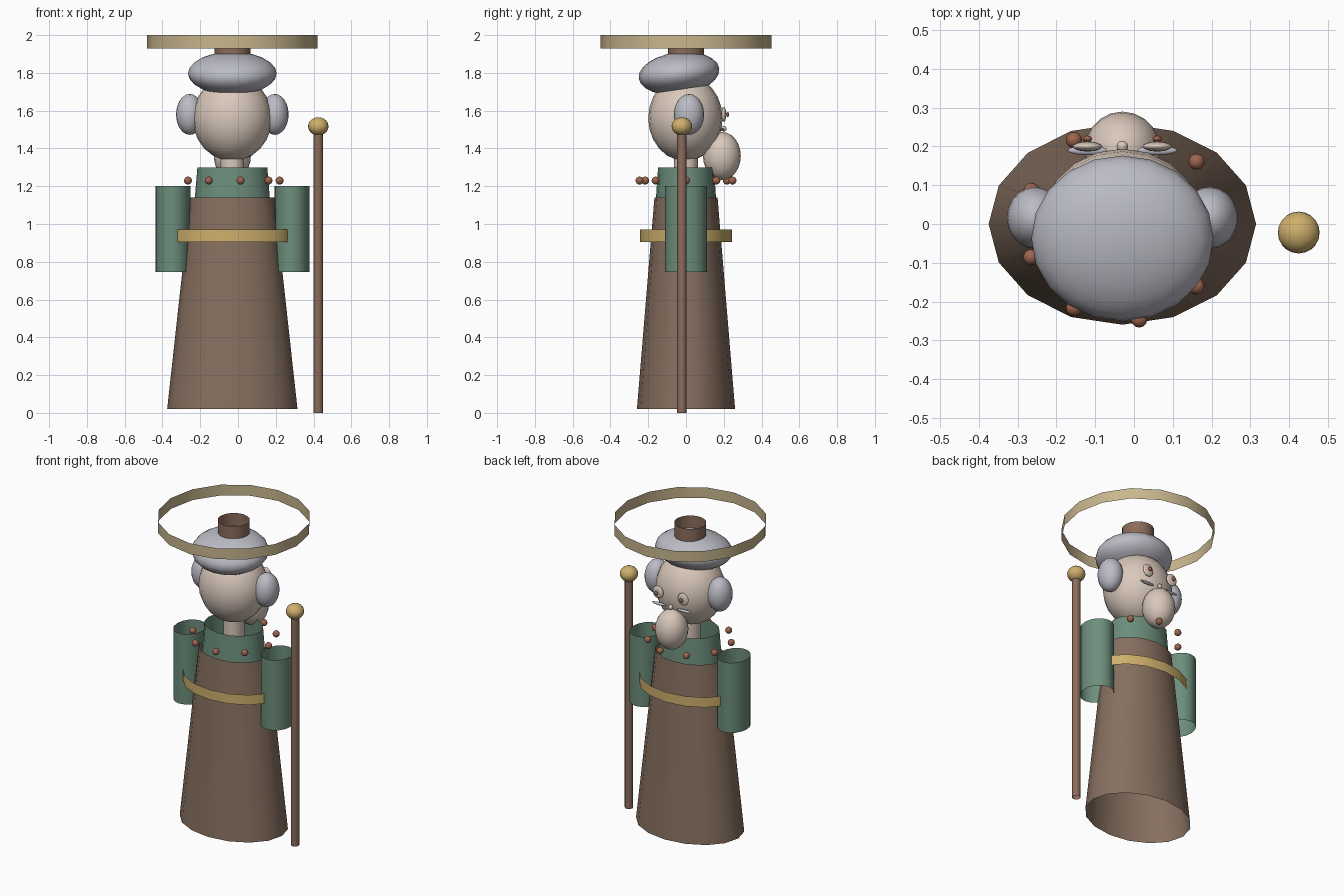
import bpy, math
from math import radians, cos, sin

if "Cube" in bpy.data.objects:
    bpy.data.objects.remove(bpy.data.objects["Cube"])

CX = -0.03  # body axis; the staff stands off to one side


def mat(name, r, g, b):
    m = bpy.data.materials.new(name)
    m.diffuse_color = (r, g, b, 1)
    m.use_nodes = True
    m.node_tree.nodes["Principled BSDF"].inputs["Base Color"].default_value = m.diffuse_color
    return m


ROBE = mat("robe_brown", .24, .16, .115)
WOOD = mat("wood_brown", .26, .15, .105)
GREEN = mat("cloth_green", .15, .27, .20)
GOLD = mat("gold", .62, .43, .15)
HALO = mat("pale_gold", .58, .47, .27)
SKIN = mat("skin", .70, .58, .50)
HAIR = mat("hair_grey", .50, .50, .56)
BEAD = mat("bead_brown", .34, .13, .075)


def finish(name, m):
    ob = bpy.context.object
    ob.name = name
    ob.data.materials.append(m)
    bpy.ops.object.shade_smooth_by_angle(angle=radians(35))
    return ob


def tube(name, m, x, y, z0, z1, r0, r1, aspect=1.0, sides=16):
    """Open-ended tube or cone; aspect is depth / width."""
    bpy.ops.mesh.primitive_cone_add(vertices=sides, radius1=r0, radius2=r1, depth=z1 - z0,
                                    end_fill_type='NOTHING', location=(x, y, (z0 + z1) / 2))
    bpy.context.object.scale = (1, aspect, 1)
    return finish(name, m)


def ball(name, m, loc, radii, tilt=0, segs=20, rings=12):
    bpy.ops.mesh.primitive_uv_sphere_add(segments=segs, ring_count=rings, radius=1, location=loc,
                                         rotation=(radians(tilt), 0, 0))
    bpy.context.object.scale = radii
    return finish(name, m)


# Clothing
tube("robe", ROBE, CX, 0, .02, 1.14, .345, .222, .753)
tube("collar", GREEN, CX, 0, 1.12, 1.30, .20, .185, .80)
tube("belt", GOLD, CX, 0, .905, .97, .325, .325, .753)

# Neck, head, chin ball and nose
tube("neck", SKIN, CX, 0, 1.12, 1.42, .063, .063)
ball("head", SKIN, (CX, -.003, 1.56), (.21, .197, .227))
ball("chin", SKIN, (CX, .19, 1.36), (.098, .10, .127))
ball("nose", SKIN, (CX, .20, 1.505), (.015, .015, .015), segs=12, rings=8)

# Hair cap, hat tube and halo
ball("hair_cap", HAIR, (CX, -.037, 1.797), (.235, .215, .112), tilt=7)
tube("hat_tube", WOOD, CX, 0, 1.84, 1.98, .095, .095)
tube("halo", HALO, CX, 0, 1.93, 2.0, .452, .452)

# Paired parts
for s, side in ((-1, "left"), (1, "right")):
    tube(f"sleeve_{side}", GREEN, CX + s * .315, 0, .745, 1.20, .0925, .0925, 1.19)
    ball(f"side_hair_{side}", HAIR, (CX + s * .225, .016, 1.58), (.073, .08, .108))
    ball(f"eye_{side}", SKIN, (CX + s * .09, .20, 1.58), (.038, .013, .04), segs=16, rings=8)
    ball(f"pupil_{side}", BEAD, (CX + s * .09, .22, 1.58), (.012, .008, .014), segs=12, rings=8)
    ball(f"moustache_{side}", HAIR, (CX + s * .09, .19, 1.50), (.052, .012, .008), segs=12, rings=8)

# Bead necklace
for i in range(9):
    a = math.tau * i / 9
    ball(f"bead_{i + 1}", BEAD, (CX + .25 * cos(a), .25 * sin(a), 1.23), (.021,) * 3, segs=12, rings=8)

# Staff with knob
tube("staff", WOOD, .425, -.022, 0, 1.50, .025, .025, sides=12)
ball("staff_knob", GOLD, (.425, -.022, 1.517), (.054, .054, .048))
